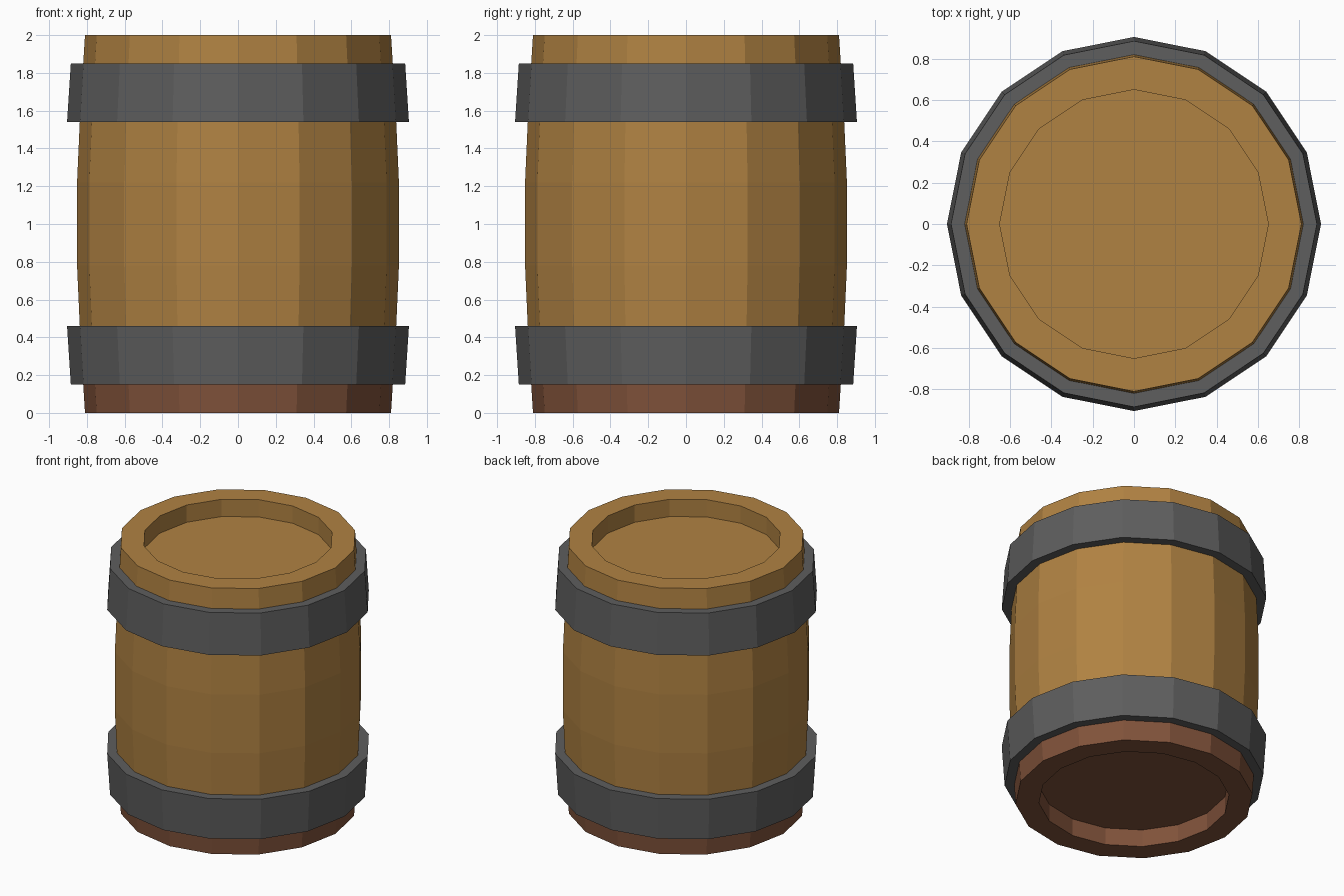
import bpy, math

if "Cube" in bpy.data.objects:
    bpy.data.objects.remove(bpy.data.objects["Cube"])

SIDES = 16


def srgb(r, g, b):
    f = lambda c: c / 12.92 if c <= 0.04045 else ((c + 0.055) / 1.055) ** 2.4
    return (f(r / 255), f(g / 255), f(b / 255), 1)


def material(name, rgb):
    m = bpy.data.materials.new(name)
    m.diffuse_color = srgb(*rgb)
    m.use_nodes = True
    m.node_tree.nodes["Principled BSDF"].inputs["Base Color"].default_value = m.diffuse_color
    return m


wood = material("ochre wood", (176, 130, 66))
dark_wood = material("red brown wood", (128, 82, 58))
iron = material("grey iron", (94, 94, 94))


def lathe(name, profile, mats, closed=False):
    """Spin an (r, z) profile, listed bottom to top on its outside, about z."""
    n = len(profile)
    verts = [(r * math.cos(2 * math.pi * k / SIDES), r * math.sin(2 * math.pi * k / SIDES), z)
             for r, z in profile for k in range(SIDES)]
    faces = []
    for i in range(n if closed else n - 1):
        j = (i + 1) % n
        for k in range(SIDES):
            l = (k + 1) % SIDES
            faces.append((i * SIDES + k, i * SIDES + l, j * SIDES + l, j * SIDES + k))
    if not closed:  # cap both ends
        faces.append(tuple(reversed(range(SIDES))))
        faces.append(tuple(range((n - 1) * SIDES, n * SIDES)))
    mesh = bpy.data.meshes.new(name)
    mesh.from_pydata(verts, [], faces)
    for m in mats:
        mesh.materials.append(m)
    ob = bpy.data.objects.new(name, mesh)
    bpy.context.collection.objects.link(ob)
    return ob


# Barrel body with recessed lids, dark foot below the lower hoop
half = [(0.65, 0.13), (0.65, 0), (0.81, 0), (0.835, 0.4), (0.852, 0.78)]
body = lathe("barrel_body", half + [(r, 2 - z) for r, z in reversed(half)], [wood, dark_wood])
for p in body.data.polygons:
    p.material_index = 1 if p.center.z < 0.3 else 0

# Iron hoops, mirrored about mid height
hoop = [(0.80, 0.15), (0.885, 0.15), (0.905, 0.46), (0.80, 0.46)]
lathe("lower_hoop", hoop, [iron], closed=True)
lathe("upper_hoop", [(r, 2 - z) for r, z in reversed(hoop)], [iron], closed=True)
